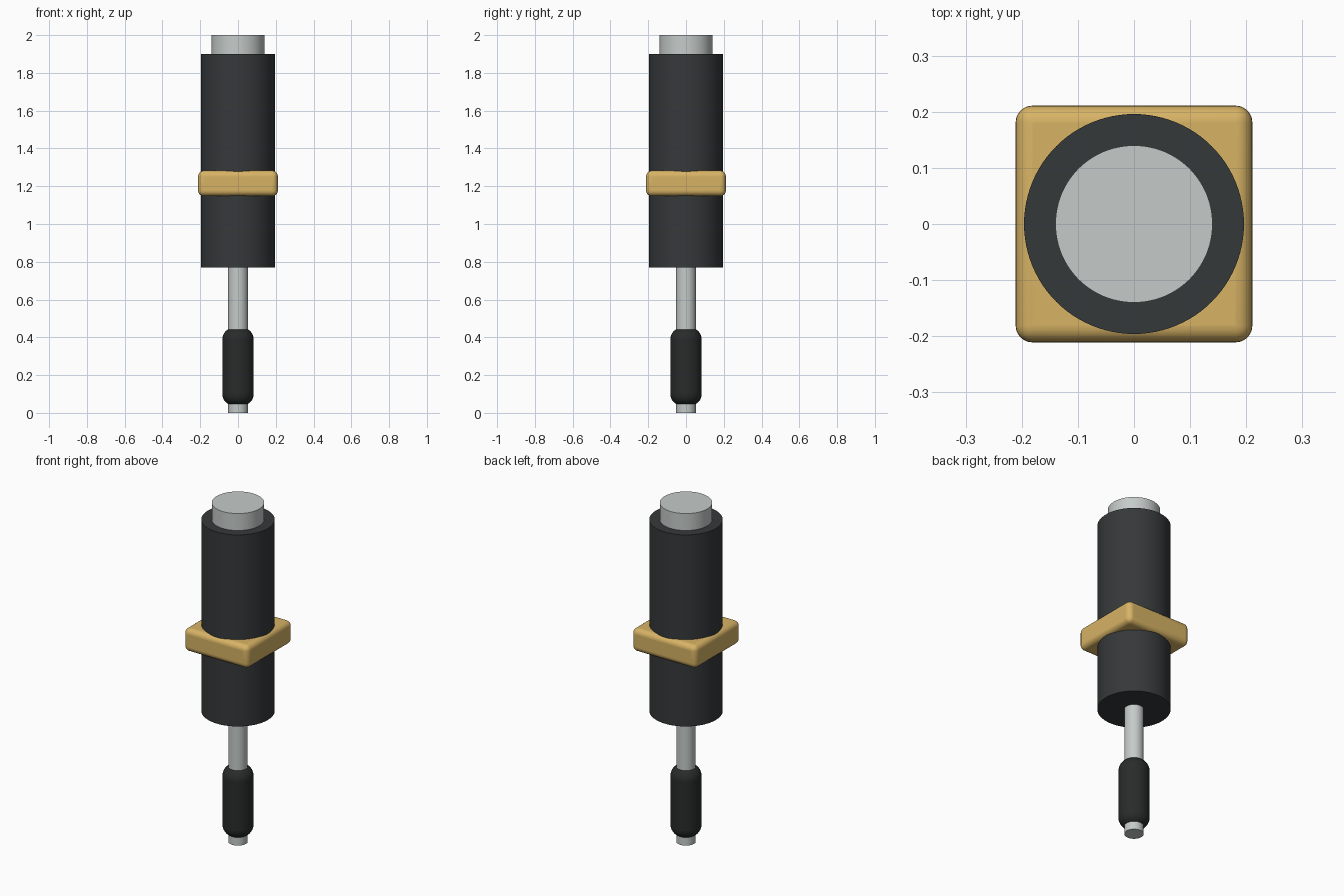
import bpy, math

if "Cube" in bpy.data.objects:
    bpy.data.objects.remove(bpy.data.objects["Cube"])


def material(name, rgb):
    mat = bpy.data.materials.new(name)
    mat.diffuse_color = (*rgb, 1)
    mat.use_nodes = True
    mat.node_tree.nodes["Principled BSDF"].inputs["Base Color"].default_value = mat.diffuse_color
    return mat


def finish(obj, name, mat):
    obj.name = name
    obj.data.materials.append(mat)
    bpy.context.view_layer.objects.active = obj
    obj.select_set(True)
    bpy.ops.object.shade_smooth_by_angle(angle=math.radians(35))
    return obj


def cylinder(name, radius, z0, z1, mat):
    bpy.ops.mesh.primitive_cylinder_add(vertices=96, radius=radius, depth=z1 - z0,
                                        location=(0, 0, (z0 + z1) / 2))
    return finish(bpy.context.object, name, mat)


def bevel(obj, width, segments, angle=30):
    mod = obj.modifiers.new("rounding", 'BEVEL')
    mod.width = width
    mod.segments = segments
    mod.limit_method = 'ANGLE'
    mod.angle_limit = math.radians(angle)


steel = material("steel", (0.56, 0.6, 0.59))
black = material("black_casing", (0.036, 0.04, 0.042))
rubber = material("dark_rubber", (0.022, 0.024, 0.024))
brass = material("brass", (0.68, 0.45, 0.13))

# Main casing and the plug in its upper end
cylinder("casing", 0.196, 0.77, 1.90, black)
cylinder("end_plug", 0.14, 1.86, 2.0, steel)

# Thin rod running down to the ground
cylinder("rod", 0.052, 0.0, 0.80, steel)

# Rubber sleeve with rounded ends
sleeve = cylinder("sleeve", 0.083, 0.04, 0.45, rubber)
bevel(sleeve, 0.06, 8)

# Square mounting nut with softened edges
bpy.ops.mesh.primitive_cube_add(size=1, location=(0, 0, 1.215))
nut = bpy.context.object
nut.scale = (0.422, 0.422, 0.135)
bpy.ops.object.transform_apply(location=False, rotation=False, scale=True)
finish(nut, "square_nut", brass)
bevel(nut, 0.03, 6)
